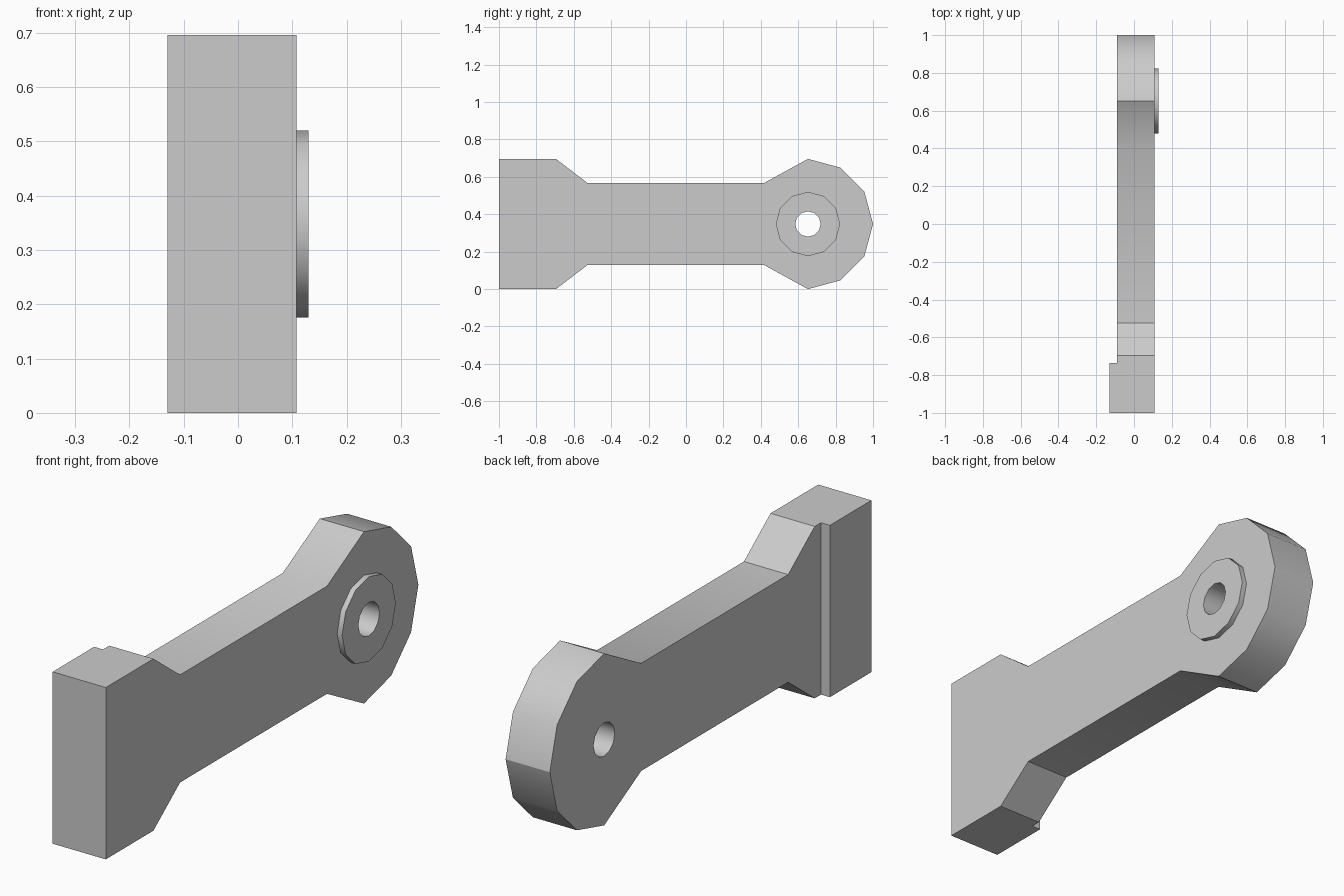
import bpy
import bmesh
import math

cube = bpy.data.objects.get("Cube")
if cube:
    bpy.data.objects.remove(cube, do_unlink=True)

MID = 0.348        # height of the long axis
EYE_Y = 0.652      # centre of the eye
SIDES = 12

grey = bpy.data.materials.new("plain grey")
grey.use_nodes = True
grey.diffuse_color = (0.6, 0.6, 0.6, 1)
grey.node_tree.nodes["Principled BSDF"].inputs["Base Color"].default_value = (0.6, 0.6, 0.6, 1)


def circle(radius):
    step = 2 * math.pi / SIDES
    return [(EYE_Y + radius * math.cos(i * step), MID + radius * math.sin(i * step))
            for i in range(SIDES)]


def prism(name, loops, x0, x1):
    """Fill (y, z) loops, with later loops as holes, and extrude along x."""
    bm = bmesh.new()
    edges = []
    for loop in loops:
        verts = [bm.verts.new((x0, y, z)) for y, z in loop]
        edges += [bm.edges.new((v, verts[i - 1])) for i, v in enumerate(verts)]
    bmesh.ops.triangle_fill(bm, edges=edges, use_beauty=True, use_dissolve=False)
    new = bmesh.ops.extrude_face_region(bm, geom=bm.faces[:])["geom"]
    moved = [g for g in new if isinstance(g, bmesh.types.BMVert)]
    bmesh.ops.translate(bm, verts=moved, vec=(x1 - x0, 0, 0))
    bmesh.ops.recalc_face_normals(bm, faces=bm.faces[:])
    mesh = bpy.data.meshes.new(name)
    bm.to_mesh(mesh)
    bm.free()
    mesh.materials.append(grey)
    obj = bpy.data.objects.new(name, mesh)
    bpy.context.collection.objects.link(obj)
    bpy.ops.object.select_all(action="DESELECT")
    obj.select_set(True)
    bpy.context.view_layer.objects.active = obj
    bpy.ops.object.shade_smooth_by_angle(angle=math.radians(31))
    return obj


# Link arm: upper edge from foot to eye, mirrored below the long axis
upper = [(-1, 0.696), (-0.695, 0.696), (-0.525, 0.566), (0.415, 0.566)]
upper += [(EYE_Y + MID * math.sin(a), MID + MID * math.cos(a))
          for a in (math.radians(d) for d in (0, 30, 60))]
lower = [(y, 2 * MID - z) for y, z in reversed(upper)]
outline = upper + [(1, MID)] + lower
hole = circle(0.068)
arm = prism("link_arm", [outline, hole], -0.09, 0.108)

# Crisp edge at the tip of the eye
for edge in arm.data.edges:
    if all(arm.data.vertices[i].co.y > 0.99 for i in edge.vertices):
        edge.use_edge_sharp = True

# Raised ring around the hole
prism("eye_boss", [circle(0.172), hole], 0.108, 0.13)

# Thicker pad on the other side of the foot
prism("foot_pad", [[(-1, 0), (-0.735, 0), (-0.735, 0.696), (-1, 0.696)]], -0.13, -0.09)
